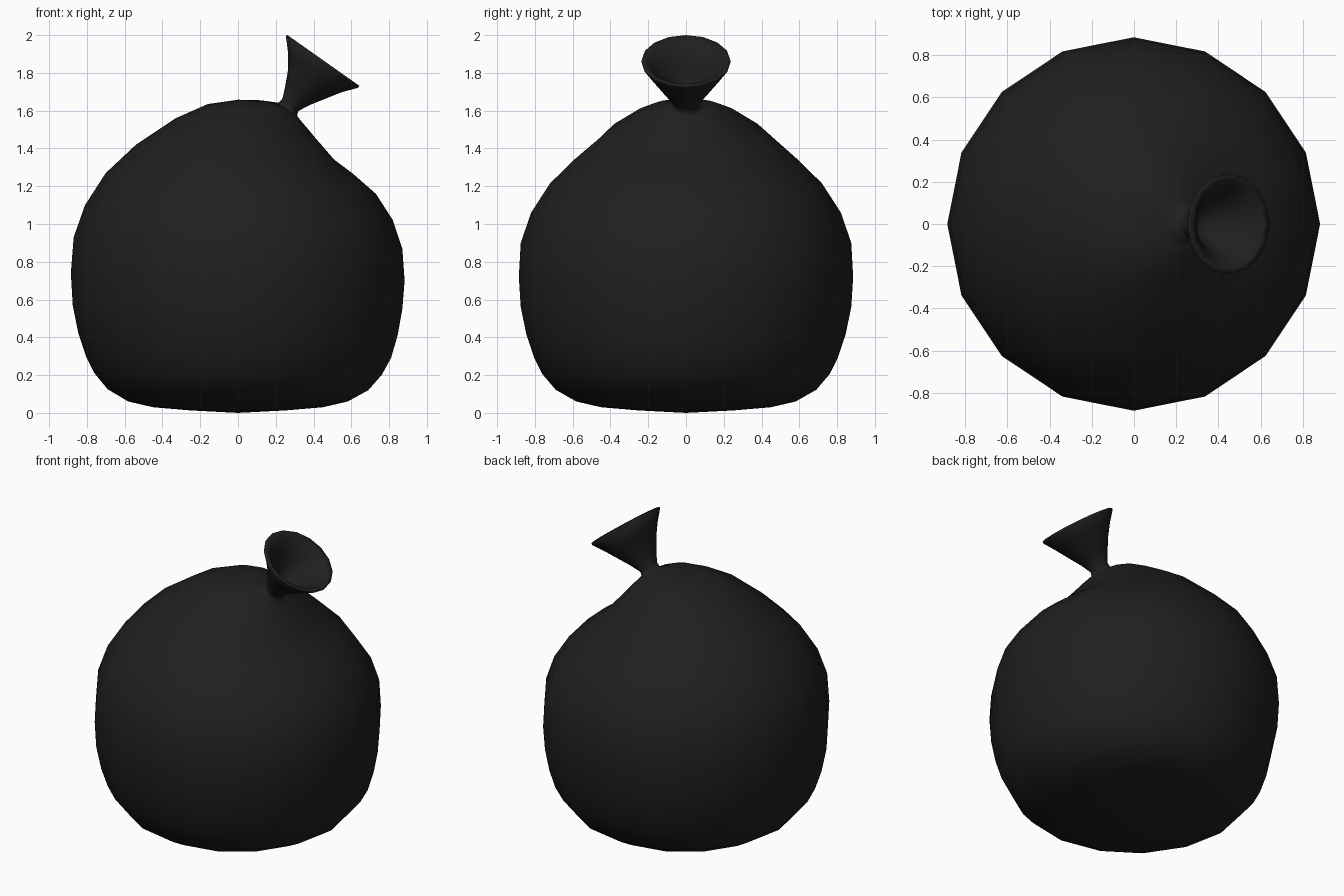
import bpy, bmesh, math

SIDES = 16

# tilted rings: left x, left z, right x, right z, half depth in y, lift of the ring's middle
BODY = [
    (-0.25, 0.013, 0.25, 0.013, 0.25, 0), (-0.45, 0.03, 0.45, 0.03, 0.45, 0),
    (-0.58, 0.06, 0.58, 0.06, 0.58, 0), (-0.69, 0.125, 0.69, 0.12, 0.69, 0),
    (-0.76, 0.21, 0.76, 0.20, 0.76, 0), (-0.805, 0.30, 0.81, 0.29, 0.805, 0),
    (-0.845, 0.42, 0.845, 0.41, 0.845, 0), (-0.875, 0.57, 0.87, 0.55, 0.875, 0),
    (-0.885, 0.74, 0.882, 0.70, 0.885, 0), (-0.87, 0.93, 0.87, 0.87, 0.875, 0),
    (-0.81, 1.10, 0.82, 1.02, 0.82, 0), (-0.70, 1.27, 0.73, 1.16, 0.72, 0),
    (-0.54, 1.42, 0.61, 1.265, 0.59, 0), (-0.33, 1.56, 0.51, 1.34, 0.41, 0.045),
    (-0.16, 1.635, 0.41, 1.455, 0.26, 0.04), (0.0, 1.658, 0.36, 1.515, 0.17, 0.035),
    (0.12, 1.655, 0.33, 1.55, 0.11, 0.02),
]
NECK = [
    (0.215, 1.642, 0.313, 1.572, 0.065, 0), (0.236, 1.665, 0.318, 1.597, 0.065, 0),
    (0.25, 1.73, 0.38, 1.63, 0.10, 0), (0.264, 1.81, 0.46, 1.662, 0.145, 0),
    (0.266, 1.90, 0.55, 1.698, 0.195, 0), (0.253, 1.998, 0.635, 1.721, 0.237, 0),
    # rolled lip and inside of the flare
    (0.262, 2.0, 0.642, 1.732, 0.235, 0), (0.29, 1.965, 0.61, 1.742, 0.205, 0),
    (0.295, 1.87, 0.53, 1.715, 0.165, 0), (0.29, 1.78, 0.43, 1.685, 0.105, 0),
    (0.275, 1.70, 0.35, 1.645, 0.055, 0),
]


def loft(name, rings, start, end):
    bm = bmesh.new()
    loops = []
    for lx, lz, rx, rz, ry, lift in rings:
        loop = []
        for i in range(SIDES):
            a = 2 * math.pi * i / SIDES
            c, s = math.cos(a), math.sin(a)
            loop.append(bm.verts.new(((lx + rx) / 2 + c * (rx - lx) / 2, s * ry,
                                      (lz + rz) / 2 + c * (rz - lz) / 2 + lift * s * s)))
        loops.append(loop)
    for a, b in zip(loops, loops[1:]):
        for i in range(SIDES):
            j = (i + 1) % SIDES
            bm.faces.new((a[i], a[j], b[j], b[i]))
    # fans closing both ends
    for point, loop, step in ((start, loops[0], -1), (end, loops[-1], 1)):
        tip = bm.verts.new(point)
        for i in range(SIDES):
            j = (i + 1) % SIDES
            pair = (loop[i], loop[j]) if step > 0 else (loop[j], loop[i])
            bm.faces.new((*pair, tip))
    for f in bm.faces:
        f.smooth = True
    mesh = bpy.data.meshes.new(name)
    bm.to_mesh(mesh)
    bm.free()
    obj = bpy.data.objects.new(name, mesh)
    bpy.context.collection.objects.link(obj)
    return obj


# whole sack: flat base, round belly, pinched neck and open flare
sack = loft("tied_sack", BODY + NECK, (0, 0, 0.0), (0.31, 0, 1.665))

plastic = bpy.data.materials.new("black_plastic")
plastic.diffuse_color = (0.014, 0.014, 0.014, 1)
sack.data.materials.append(plastic)
